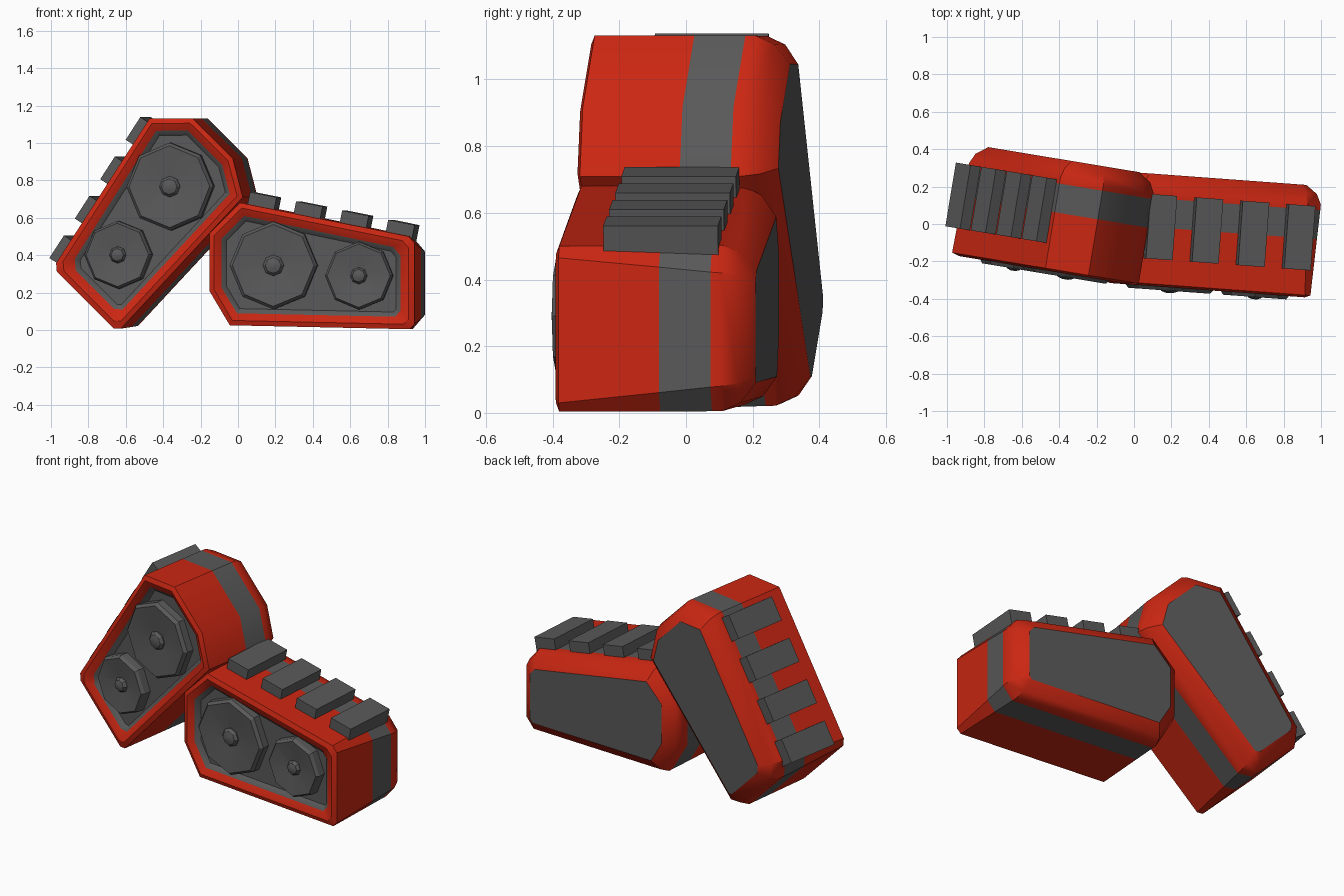
import bpy, bmesh, math
from mathutils import Matrix, Vector

if "Cube" in bpy.data.objects:
    bpy.data.objects.remove(bpy.data.objects["Cube"])


def material(name, color):
    m = bpy.data.materials.new(name)
    m.diffuse_color = (*color, 1)
    m.use_nodes = True
    m.node_tree.nodes["Principled BSDF"].inputs["Base Color"].default_value = m.diffuse_color
    return m


RED = material("red", (0.6, 0.02, 0.006))
GREY = material("dark grey", (0.1, 0.1, 0.1))


def finish(name, bm, matrix, mats, angle=40):
    bm.transform(matrix)
    bmesh.ops.recalc_face_normals(bm, faces=bm.faces)
    me = bpy.data.meshes.new(name)
    bm.to_mesh(me)
    bm.free()
    for m in mats:
        me.materials.append(m)
    me.shade_smooth()
    me.set_sharp_from_angle(angle=math.radians(angle))
    ob = bpy.data.objects.new(name, me)
    bpy.context.collection.objects.link(ob)
    return ob


def loft(rings, bands):
    """Join rings of (x, z) at depth y; bands = material index for start cap, each band, end cap."""
    bm = bmesh.new()
    loops = [[bm.verts.new((x, y, z)) for x, z in pts] for y, pts in rings]
    bm.faces.new(loops[0]).material_index = bands[0]
    n = len(loops[0])
    for a, b, mat in zip(loops, loops[1:], bands[1:]):
        for i in range(n):
            j = (i + 1) % n
            bm.faces.new((a[i], a[j], b[j], b[i])).material_index = mat
    bm.faces.new(loops[-1]).material_index = bands[-1]
    return bm


def inset(pts, d):
    """Offset a clockwise convex outline inwards."""
    out = []
    n = len(pts)
    for i in range(n):
        p0, p, p1 = (Vector(pts[k % n]) for k in (i - 1, i, i + 1))
        e0, e1 = (p - p0).normalized(), (p1 - p).normalized()
        n0, n1 = Vector((e0.y, -e0.x)), Vector((e1.y, -e1.x))
        out.append(tuple(p + (n0 + n1) * d / (1 + n0.dot(n1))))
    return out


def mix(a, b, t):
    return [(p[0] + (q[0] - p[0]) * t, p[1] + (q[1] - p[1]) * t) for p, q in zip(a, b)]


# Cabinet outlines (clockwise seen from the front): crisp front, softer back
FRONT = [(-.155, .21), (-.155, .515), (.01, .68), (.915, .50),
         (.945, .465), (.945, .03), (.92, .004), (-.045, .025)]
BACK = [(-.155, .21), (-.155, .515), (.01, .68), (.895, .503),
        (.965, .42), (.965, .08), (.90, .005), (-.045, .025)]
PANEL = [(x - .03 * (x > .5), z) for x, z in BACK]


def speaker(name, matrix):
    # cabinet with recessed front, grey stripe and bevelled grey back
    lip = inset(PANEL, .065)
    rings = [(.045, inset(PANEL, .09)), (.02, lip), (.0, mix(FRONT, lip, .4)),
             (.012, FRONT), (.315, mix(FRONT, BACK, .62)), (.47, mix(FRONT, BACK, .95)),
             (.50, BACK), (.555, inset(BACK, .025)), (.60, inset(BACK, .085))]
    bm = loft(rings, [1, 1, 0, 0, 0, 1, 0, 0, 0, 1])
    finish(name + "_cabinet", bm, matrix, [RED, GREY], 32)

    # two eight-sided drivers with a small centre dome
    for part, x, z, r, dome in (("large", .19, .345, .235, .056), ("small", .648, .29, .182, .045)):
        prof = [(r, .06), (r, .0), (r * .93, -.018), (dome, .0), (dome, -.006),
                (dome * .75, -.022), (dome * .3, -.03)]
        rings = [(y, [(x + rr * math.cos(k * math.pi / 4), z + rr * math.sin(k * math.pi / 4))
                      for k in range(8)]) for rr, y in prof]
        finish(f"{name}_{part}_driver", loft(rings, [0] * 8), matrix, [GREY], 30)

    # four ribs along the sloping top
    slope = math.atan2(.68 - .503, .885)
    for k in range(4):
        x = .115 + .247 * k
        z = .68 - (x - .01) * math.tan(slope)
        bm = bmesh.new()
        bmesh.ops.create_cube(bm, size=1)
        bm.transform(Matrix.Translation((x, .318, z + .015))
                     @ Matrix.Rotation(slope, 4, 'Y') @ Matrix.Diagonal((.145, .345, .1, 1)))
        finish(f"{name}_rib_{k + 1}", bm, matrix, [GREY], 30)


rot = lambda deg, axis: Matrix.Rotation(math.radians(deg), 4, axis)

# lying speaker on the right, and its mirrored twin leaning on the left
speaker("right", Matrix.Translation((0, -.325, 0)) @ rot(-4.2, 'Z'))
speaker("left", Matrix.Translation((.01, -.328, .66)) @ rot(-9.4, 'Z')
        @ rot(-45.5, 'Y') @ Matrix.Diagonal((-1, 1, 1, 1)))
